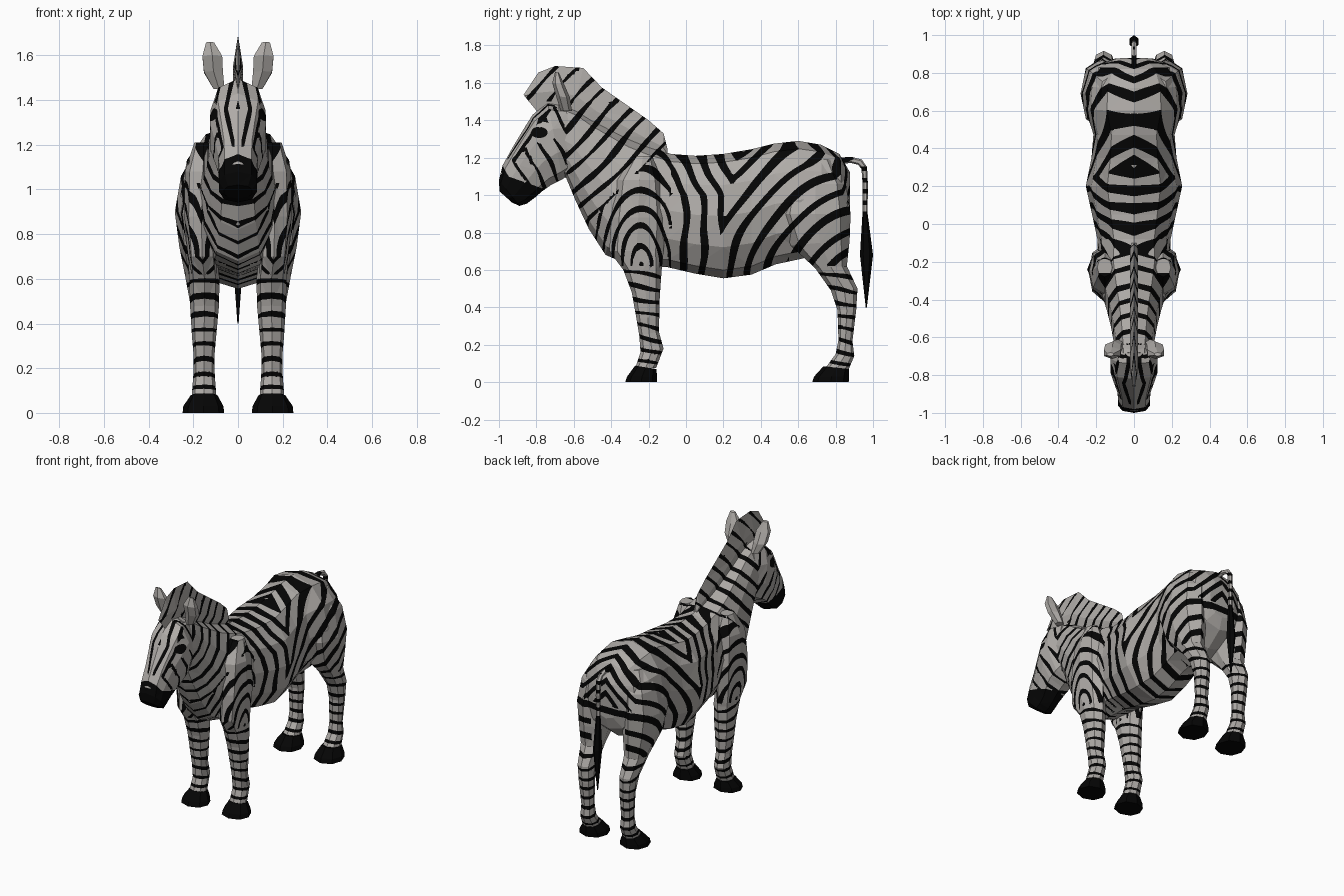
import bpy, bmesh, math
from mathutils import Vector


def material(name, rgb):
    m = bpy.data.materials.new(name)
    m.diffuse_color = (*rgb, 1)
    return m


COAT = material("pale coat", (0.43, 0.41, 0.39))
BLACK = material("black", (0.0015, 0.0015, 0.0015))


def band(d, period, c):
    return math.cos(2 * math.pi * d / period) - c


# Stripe rule: positive means black
def stripes(p):
    x, y, z = abs(p.x), p.y, p.z
    wob = 0.010 * math.sin(9 * z + 6 * y) + 0.006 * math.sin(23 * z - 17 * y)
    patch = 0.22 * math.sin(19 * y + 7 * z) * math.sin(21 * z - 5 * y + 14 * x)
    if y > 0.925:                                   # tail
        return 1 if z < 0.9 else band(z, 0.06, 0.3)
    if y < -0.64 and z > 0.9 and z < 1.5:           # head
        u, v = -0.57 * y - 0.82 * z, -0.82 * y + 0.57 * z
        muzzle = (1.11 - 0.35 * (y + 0.98) - z) * 20 if y < -0.74 else -1
        ring = math.hypot((y + 0.785) / 0.045, (z - 1.335) / 0.03) if x > 0.05 else 9
        if v > 1.42 and z > 1.19 and x < 0.1:       # forehead diamonds
            mark = band(x + 0.22 * abs(z - 1.36), 0.055, 0.5 + patch)
            if x < 0.015 and z < 1.36:
                mark = -1
        elif ring < 2.0:                            # clear patch round the eye
            mark = -1
        else:                                       # cheek lines
            mark = band(u + 0.5 * v + wob, 0.085, 0.74 + patch)
        return max(muzzle, 1 - ring, mark)
    if z < 0.62 and (y < -0.1 or y > 0.62):         # lower legs
        return band(z + 0.2 * y + wob * 0.8, 0.066, 0.56 + patch)
    if z - y > 1.38 and y < -0.05:                  # neck and mane
        c = 0.60 if x > 0.07 or z > 1.15 else 0.74
        if z > 1.5:
            c = 0.82
        return band(0.707 * (z - y) + wob, 0.088, c + patch)
    if y < -0.08:                                   # shoulder arches
        c = 0.5 if x > 0.1 or z > 1.1 else 0.72
        return band(math.hypot((y + 0.24) * 2.1, z - 0.62) + wob, 0.105, c + patch)
    if x < 0.13 and y > 0.55 and z < 0.82:          # groin
        return -1
    back = max(0, 1 - x / 0.2) if z > 0.95 else 0
    front = 0.19 - y - 0.5 * max(0, z - 1.0)        # barrel and rump
    rear = 0.817 - math.hypot(y - 0.95, z - 0.5) + back * 0.5 * (y - 0.45)
    dark = back * (0.75 if y < 0.5 else 0.4)
    return band(max(front, rear) + wob, 0.1, 0.40 - dark)


# Refine flat triangles, then cut them exactly along the stripe borders
def cut_stripes(bm):
    bmesh.ops.triangulate(bm, faces=bm.faces[:])
    for _ in range(6):
        long = [e for e in bm.edges if e.calc_length() > 0.028]
        if not long:
            break
        bmesh.ops.subdivide_edges(bm, edges=long, cuts=1)
        bmesh.ops.triangulate(bm, faces=[f for f in bm.faces if len(f.verts) > 3])
    val = {v: stripes(v.co) > 0 for v in bm.verts}
    new = []
    for e in bm.edges[:]:
        a, b = e.verts
        if val[a] == val[b]:
            continue
        lo, hi = 0.0, 1.0
        for _ in range(8):
            mid = (lo + hi) / 2
            if (stripes(a.co.lerp(b.co, mid)) > 0) == val[a]:
                lo = mid
            else:
                hi = mid
        new.append(bmesh.utils.edge_split(e, a, min(0.95, max(0.05, lo)))[1])
    if new:
        bmesh.ops.connect_verts(bm, verts=new)
    for f in bm.faces:
        f.material_index = 1 if stripes(f.calc_center_median()) > 0 else 0


# Loft through rings given as (y1, z1, y2, z2, half width[, x centre])
def loft(name, rings, n=12, side=1, power=0.85, paint="stripes"):
    bm = bmesh.new()
    loops = []
    for r in rings:
        ya, za, yb, zb, w = r[:5]
        xc = r[5] if len(r) > 5 else 0
        loop = []
        for i in range(n):
            t = 2 * math.pi * i / n
            s, c = math.sin(t), math.cos(t)
            sx = math.copysign(abs(s) ** power, s) if abs(s) > 1e-6 else 0
            k = (c + 1) / 2
            loop.append(bm.verts.new((side * (xc + w * sx), yb + (ya - yb) * k, zb + (za - zb) * k)))
        loops.append(loop)
    for a, b in zip(loops, loops[1:]):
        for i in range(n):
            j = (i + 1) % n
            bm.faces.new((a[i], a[j], b[j], b[i]))
    bm.faces.new(loops[0])
    bm.faces.new(loops[-1])
    bmesh.ops.recalc_face_normals(bm, faces=bm.faces[:])
    if paint == "stripes":
        cut_stripes(bm)
    me = bpy.data.meshes.new(name)
    bm.to_mesh(me)
    bm.free()
    for m in ((BLACK,) if paint == "black" else (COAT, BLACK)):
        me.materials.append(m)
    ob = bpy.data.objects.new(name, me)
    bpy.context.collection.objects.link(ob)
    return ob


# Torso and neck
loft("torso", [
    (.878, 1.12, .875, .86, .10), (.82, 1.22, .85, .78, .20), (.72, 1.27, .74, .69, .25),
    (.60, 1.29, .62, .66, .258), (.47, 1.275, .48, .63, .215), (.35, 1.245, .35, .575, .225),
    (.20, 1.22, .20, .555, .255), (.05, 1.21, .05, .58, .222), (-.08, 1.22, -.10, .615, .192),
    (-.20, 1.26, -.30, .625, .195), (-.30, 1.30, -.43, .68, .172), (-.40, 1.35, -.52, .82, .143),
    (-.50, 1.40, -.59, .97, .122), (-.58, 1.45, -.64, 1.09, .11), (-.68, 1.49, -.72, 1.15, .10)])

# Head
loft("head", [
    (-.64, 1.48, -.60, 1.13, .10), (-.74, 1.495, -.66, 1.085, .128), (-.82, 1.43, -.72, 1.055, .13),
    (-.87, 1.35, -.77, 1.02, .112), (-.93, 1.25, -.81, .985, .092), (-.98, 1.16, -.85, .955, .086),
    (-1.0, 1.08, -.89, .942, .088), (-.997, 1.02, -.93, .96, .065)], n=10, power=0.7)

# Mane
loft("mane", [
    (-.868, 1.536, -.86, 1.525, .004), (-.79, 1.655, -.79, 1.44, .018), (-.70, 1.69, -.72, 1.42, .022),
    (-.55, 1.68, -.62, 1.38, .022), (-.45, 1.575, -.52, 1.33, .022), (-.20, 1.40, -.25, 1.22, .022),
    (-.12, 1.33, -.13, 1.19, .02), (-.10, 1.25, -.10, 1.19, .012)], n=4, power=1)

# Tail and its tuft
loft("tail", [
    (.82, 1.20, .82, 1.165, .016), (.885, 1.205, .88, 1.172, .016), (.94, 1.19, .92, 1.162, .016),
    (.968, 1.15, .938, 1.14, .016), (.973, 1.05, .945, 1.05, .015), (.97, .88, .944, .88, .014)], n=6)
loft("tail_tuft", [
    (.970, .91, .944, .91, .015), (1.0, .68, .93, .68, .026), (.967, .40, .961, .40, .003)],
    n=6, paint="black")

for side, tag in ((1, "left"), (-1, "right")):
    # Front legs with shoulder
    loft(f"front_leg_{tag}", [
        (-.28, 1.21, -.18, 1.21, .04, .155), (-.37, 1.08, -.13, 1.08, .085, .153),
        (-.40, .88, -.11, .88, .075, .165), (-.41, .70, -.12, .70, .065, .16),
        (-.335, .60, -.13, .60, .068, .15), (-.29, .48, -.14, .46, .064, .15),
        (-.265, .34, -.143, .34, .054, .152), (-.25, .25, -.145, .27, .047, .152),
        (-.243, .16, -.12, .18, .048, .152), (-.27, .08, -.16, .075, .055, .152)], n=8, side=side)
    loft(f"front_hoof_{tag}", [
        (-.272, .088, -.158, .07, .06, .152), (-.315, .03, -.155, .03, .09, .155),
        (-.325, 0, -.155, 0, .093, .155)], n=8, side=side, paint="black")
    # Hind legs with thigh
    loft(f"hind_leg_{tag}", [
        (.60, 1.19, .78, 1.19, .05, .13), (.53, 1.06, .855, 1.06, .10, .155),
        (.50, .90, .88, .90, .11, .173), (.56, .73, .875, .76, .095, .168),
        (.69, .61, .86, .62, .072, .165), (.775, .49, .917, .50, .055, .16),
        (.81, .385, .91, .385, .05, .155), (.815, .225, .89, .22, .043, .152),
        (.80, .15, .90, .14, .048, .152), (.745, .075, .87, .07, .055, .152)], n=8, side=side)
    loft(f"hind_hoof_{tag}", [
        (.735, .085, .872, .07, .06, .152), (.685, .03, .872, .03, .09, .155),
        (.675, 0, .87, 0, .093, .155)], n=8, side=side, paint="black")
    # Ears
    loft(f"ear_{tag}", [
        (-.67, 1.45, -.61, 1.45, .028, .085), (-.695, 1.53, -.62, 1.52, .048, .11),
        (-.715, 1.60, -.65, 1.59, .05, .115), (-.70, 1.66, -.68, 1.655, .02, .125)],
        n=6, side=side, paint="plain")
